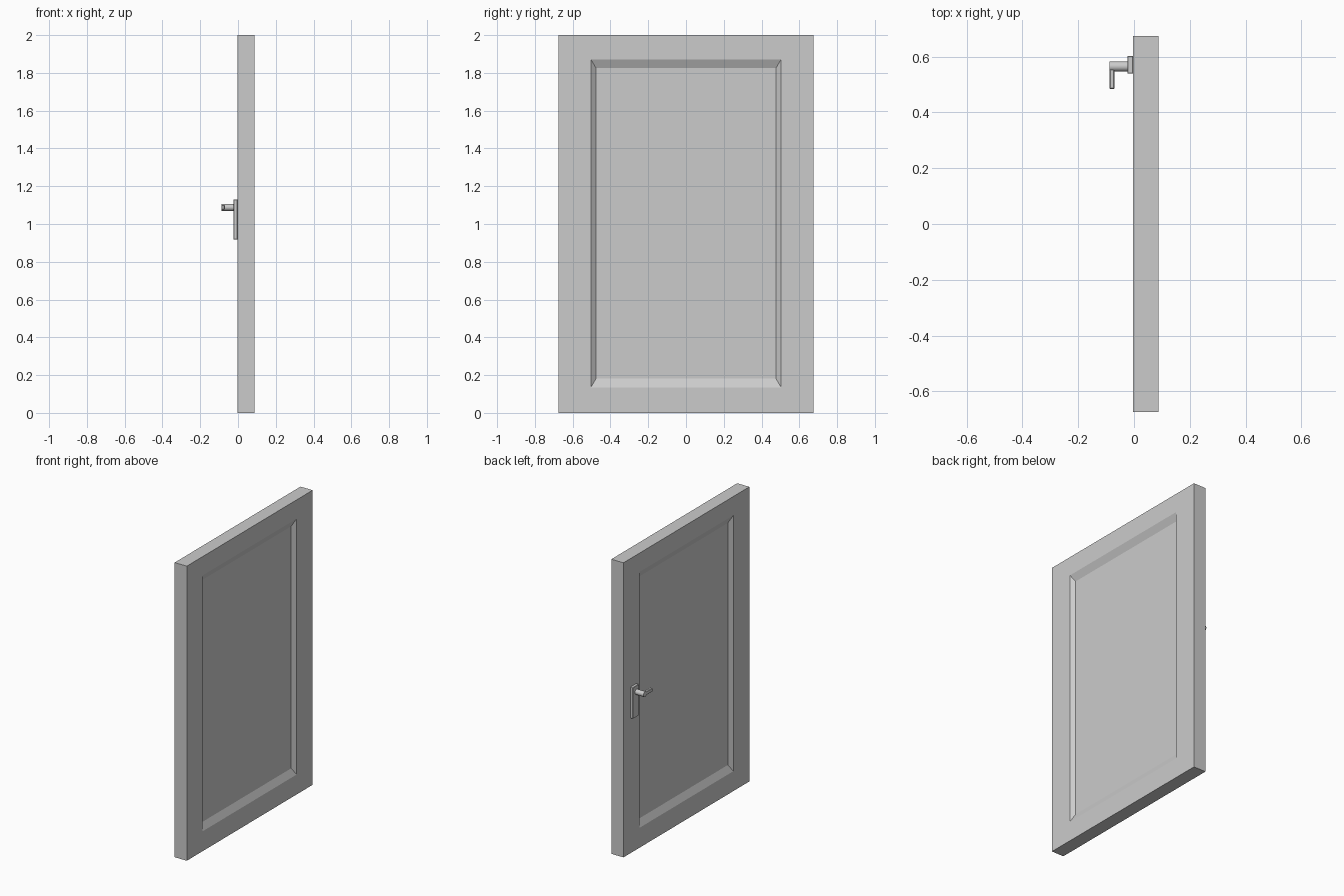
import bpy, bmesh, math
from mathutils import Matrix, Vector

if "Cube" in bpy.data.objects:
    bpy.data.objects.remove(bpy.data.objects["Cube"])


def make_object(name, bm):
    bmesh.ops.recalc_face_normals(bm, faces=bm.faces)
    mesh = bpy.data.meshes.new(name)
    bm.to_mesh(mesh)
    bm.free()
    obj = bpy.data.objects.new(name, mesh)
    bpy.context.collection.objects.link(obj)
    return obj


def box(name, lo, hi, bevel=0.0):
    lo, hi = Vector(lo), Vector(hi)
    bm = bmesh.new()
    bmesh.ops.create_cube(bm, size=1, matrix=Matrix.Translation((lo + hi) / 2)
                          @ Matrix.Diagonal((hi - lo).to_4d()))
    if bevel:
        bmesh.ops.bevel(bm, geom=bm.edges[:], offset=bevel, segments=1, affect='EDGES')
    return make_object(name, bm)


# Door slab: matching rectangular loops from one recessed panel round to the other
X_BACK, X_FRONT, DEPTH = -0.003, 0.088, 0.022
EDGE = (0.675, 0.0, 2.0)
OUTER = (0.504, 0.135, 1.872)
INNER = (0.476, 0.182, 1.825)
profile = [(X_BACK + DEPTH, INNER), (X_BACK, OUTER), (X_BACK, EDGE),
           (X_FRONT, EDGE), (X_FRONT, OUTER), (X_FRONT - DEPTH, INNER)]

bm = bmesh.new()
loops = [[bm.verts.new((x, y, z)) for y, z in ((-w, z0), (w, z0), (w, z1), (-w, z1))]
         for x, (w, z0, z1) in profile]
for a, b in zip(loops, loops[1:]):
    for i in range(4):
        j = (i + 1) % 4
        bm.faces.new((a[i], a[j], b[j], b[i]))
bm.faces.new(loops[0])
bm.faces.new(loops[-1])
make_object("door_slab", bm)

# Handle backplate
box("handle_plate", (-0.024, 0.539, 0.918), (X_BACK, 0.603, 1.13), 0.002)

# Round handle spindle
bm = bmesh.new()
bmesh.ops.create_cone(bm, cap_ends=True, segments=24, radius1=0.018, radius2=0.018,
                      depth=0.066, matrix=Matrix.Translation((-0.055, 0.565, 1.088))
                      @ Matrix.Rotation(math.pi / 2, 4, 'Y'))
spindle = make_object("handle_spindle", bm)
bpy.context.view_layer.objects.active = spindle
spindle.select_set(True)
bpy.ops.object.shade_smooth_by_angle(angle=math.radians(35))

# Lever grip
box("handle_lever", (-0.088, 0.484, 1.076), (-0.07, 0.565, 1.1), 0.003)
